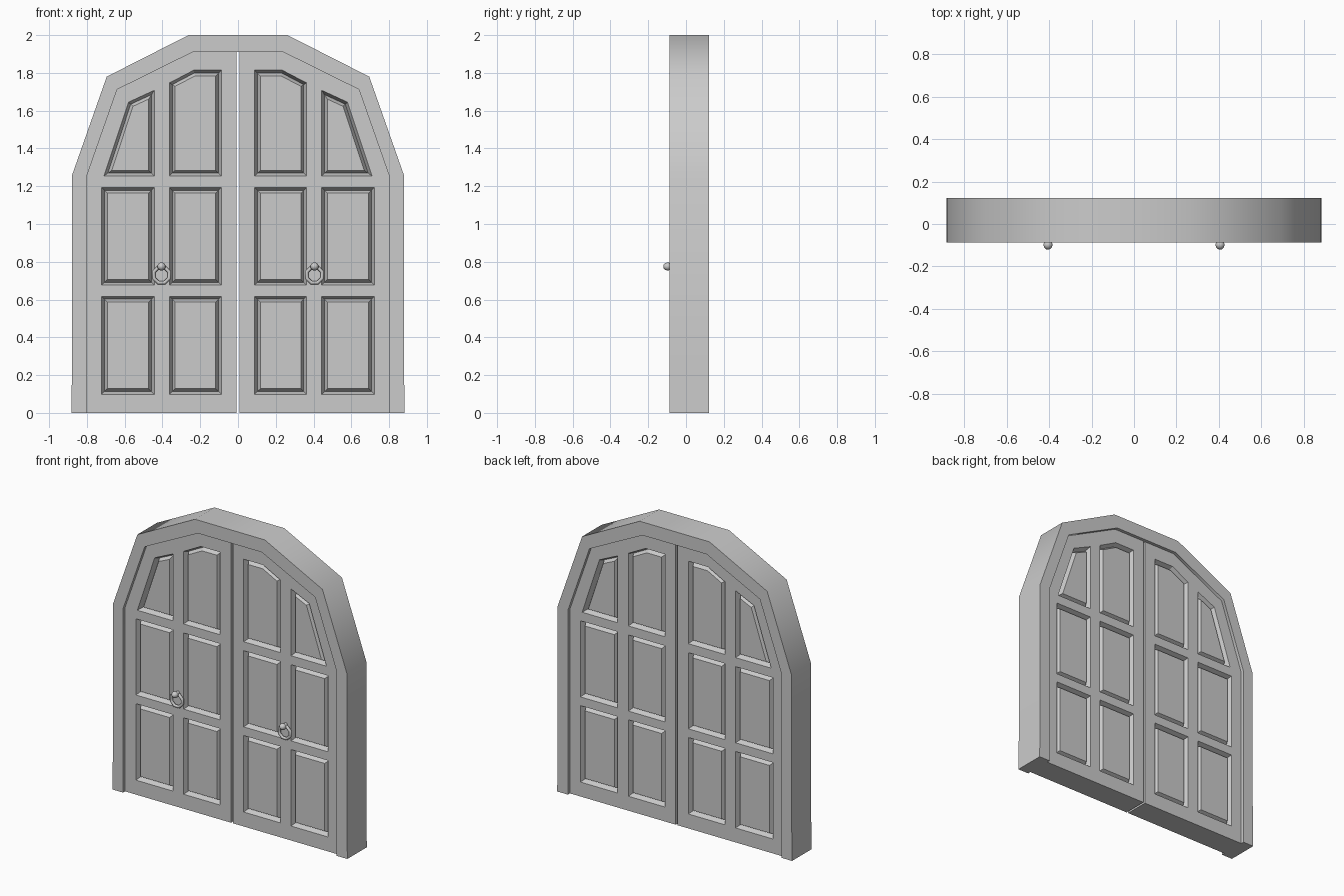
import bpy, bmesh, math
from mathutils import Vector
from mathutils.geometry import tessellate_polygon

if "Cube" in bpy.data.objects:
    bpy.data.objects.remove(bpy.data.objects["Cube"])

FRAME_Y = (-0.087, 0.122)
LEAF_Y = (-0.065, 0.100)
# groove around each panel: (inset from the rim, depth below the leaf face)
GROOVE = [(0.015, 0.035), (0.030, 0.006)]


def finish(name, bm, angle=30):
    bmesh.ops.remove_doubles(bm, verts=bm.verts, dist=1e-5)
    bmesh.ops.recalc_face_normals(bm, faces=bm.faces)
    me = bpy.data.meshes.new(name)
    bm.to_mesh(me)
    bm.free()
    ob = bpy.data.objects.new(name, me)
    bpy.context.collection.objects.link(ob)
    if angle:
        bpy.ops.object.select_all(action='DESELECT')
        ob.select_set(True)
        bpy.context.view_layer.objects.active = ob
        bpy.ops.object.shade_smooth_by_angle(angle=math.radians(angle))
    return ob


def loop(bm, pts, y, sx=1):
    return [bm.verts.new((sx * x, y, z)) for x, z in pts]


def bridge(bm, a, b):
    n = len(a)
    for i in range(n):
        j = (i + 1) % n
        bm.faces.new((a[i], a[j], b[j], b[i]))


def inset(pts, d):
    # move every side of a counter-clockwise outline inward by d
    out, n = [], len(pts)
    for i in range(n):
        p, q, r = (Vector(pts[k % n]) for k in (i - 1, i, i + 1))
        e1, e2 = (q - p).normalized(), (r - q).normalized()
        n1, n2 = Vector((-e1.y, e1.x)), Vector((-e2.y, e2.x))
        out.append(q + (n1 + n2) * d / (1 + n1.dot(n2)))
    return out


# Arched frame: one cross-section loop around the opening
half_out = [(0.882, 0), (0.879, 0.24), (0.878, 1.26), (0.695, 1.78), (0.262, 2.0)]
half_in = [(0.802, 0), (0.802, 0.24), (0.802, 1.25), (0.64, 1.712), (0.24, 1.91)]
outer = half_out + [(-x, z) for x, z in reversed(half_out)]
inner = half_in + [(-x, z) for x, z in reversed(half_in)]
bm = bmesh.new()
rings = [loop(bm, p, y) for p, y in ((outer, FRAME_Y[0]), (outer, FRAME_Y[1]),
                                     (inner, FRAME_Y[1]), (inner, FRAME_Y[0]))]
for k in range(4):
    a, b = rings[k], rings[(k + 1) % 4]
    for i in range(len(a) - 1):
        bm.faces.new((a[i], a[i + 1], b[i + 1], b[i]))
for end in (0, -1):
    bm.faces.new([r[end] for r in rings])
finish("arched_frame", bm, 46)

# Door leaves: outline with six raised panels in grooves on both faces
leaf = [(0.007, 0), (0.802, 0), (0.802, 1.25), (0.64, 1.712), (0.24, 1.91), (0.007, 1.91)]
panels = []
for x0, x1 in ((0.088, 0.363), (0.443, 0.722)):
    for z0, z1 in ((0.098, 0.617), (0.676, 1.193)):
        panels.append([(x0, z0), (x1, z0), (x1, z1), (x0, z1)])
panels.append([(0.088, 1.254), (0.363, 1.254), (0.363, 1.747), (0.235, 1.814), (0.088, 1.814)])
panels.append([(0.443, 1.254), (0.71, 1.254), (0.58, 1.645), (0.443, 1.708)])


def door_leaf(name, sx):
    bm = bmesh.new()
    edges = []
    for y, inward in ((LEAF_Y[0], 1), (LEAF_Y[1], -1)):
        loops = [loop(bm, p, y, sx) for p in [leaf] + panels]
        flat = [v for l in loops for v in l]
        polys = [[Vector((x, z, 0)) for x, z in p] for p in [leaf] + panels]
        for tri in tessellate_polygon(polys):
            bm.faces.new([flat[i] for i in tri])
        for p, ring in zip(panels, loops[1:]):
            for d, depth in GROOVE:
                nxt = loop(bm, inset(p, d), y + inward * depth, sx)
                bridge(bm, ring, nxt)
                ring = nxt
            bm.faces.new(ring)
        edges.append(loops[0])
    bridge(bm, *edges)
    bmesh.ops.dissolve_limit(bm, angle_limit=0.001, verts=bm.verts, edges=bm.edges)
    finish(name, bm, 0)


# Ring handle: octagonal ring hanging from a stem with a ball
def ring_handle(name, x):
    bm = bmesh.new()
    cy, cz, big, small, n, m = -0.077, 0.73, 0.044, 0.010, 8, 8
    tubes = []
    for i in range(n):
        a = 2 * math.pi * (i + 0.5) / n
        tubes.append([])
        for j in range(m):
            b = 2 * math.pi * j / m
            r = big + small * math.cos(b)
            tubes[-1].append(bm.verts.new((x + r * math.cos(a), cy + small * math.sin(b),
                                           cz + r * math.sin(a))))
    for i in range(n):
        bridge(bm, tubes[i], tubes[(i + 1) % n])
    finish(name + "_ring", bm, 50)

    bm = bmesh.new()
    prof = [(-0.06, 0.014), (-0.085, 0.014), (-0.088, 0.019), (-0.098, 0.022),
            (-0.110, 0.018), (-0.119, 0.008)]
    rows = [loop(bm, [(x + r * math.cos(k * math.pi / 6), 0.775 + r * math.sin(k * math.pi / 6))
                      for k in range(12)], y) for y, r in prof]
    for a, b in zip(rows, rows[1:]):
        bridge(bm, a, b)
    bm.faces.new(rows[0])
    bm.faces.new(rows[-1])
    finish(name + "_knob", bm, 50)


for side, sx in (("left", -1), ("right", 1)):
    door_leaf(side + "_door_leaf", sx)
    ring_handle(side + "_handle", sx * 0.405)
